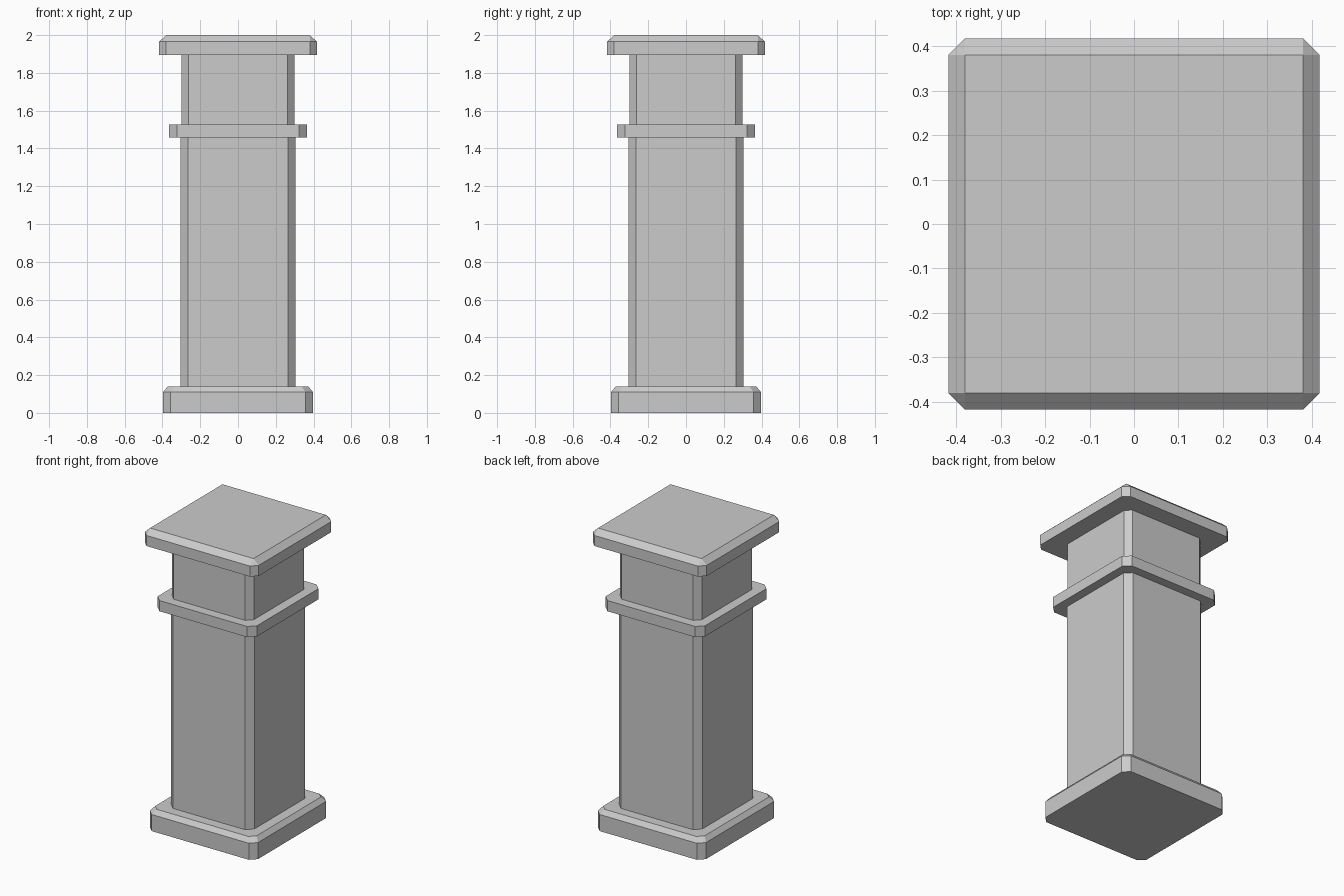
import bpy
import bmesh

cube = bpy.data.objects.get("Cube")
if cube:
    bpy.data.objects.remove(cube, do_unlink=True)

# One stone colour for the whole pillar
stone = bpy.data.materials.new("grey stone")
stone.use_nodes = True
colour = (0.6, 0.6, 0.6, 1.0)
stone.diffuse_color = colour
stone.node_tree.nodes["Principled BSDF"].inputs["Base Color"].default_value = colour


def ring(bm, z, half, cut):
    """Square section with its four corners cut off."""
    a, b = half, half - cut
    outline = [(b, -a), (a, -b), (a, b), (b, a), (-b, a), (-a, b), (-a, -b), (-b, -a)]
    return [bm.verts.new((x, y, z)) for x, y in outline]


def block(name, sections):
    """Solid lofted through (height, half width, corner cut) sections."""
    bm = bmesh.new()
    rings = [ring(bm, *s) for s in sections]
    bm.faces.new(rings[0][::-1])
    bm.faces.new(rings[-1])
    for low, high in zip(rings, rings[1:]):
        for i in range(len(low)):
            j = (i + 1) % len(low)
            bm.faces.new((low[i], low[j], high[j], high[i]))
    # Corners with no cut collapse to a single point
    bmesh.ops.remove_doubles(bm, verts=bm.verts, dist=0.0001)
    bmesh.ops.recalc_face_normals(bm, faces=bm.faces)
    mesh = bpy.data.meshes.new(name)
    bm.to_mesh(mesh)
    bm.free()
    mesh.materials.append(stone)
    obj = bpy.data.objects.new(name, mesh)
    bpy.context.collection.objects.link(obj)
    return obj


# Plinth with a bevelled upper edge
block("base", [(0, 0.397, 0.04), (0.11, 0.397, 0.04), (0.14, 0.372, 0.035)])
# Main column
block("shaft", [(0.14, 0.305, 0.04), (1.457, 0.305, 0.04)])
# Collar around the column
block("band", [(1.457, 0.365, 0.043), (1.528, 0.365, 0.043)])
# Short column above the collar
block("neck", [(1.528, 0.3, 0.037), (1.895, 0.3, 0.037)])
# Cap whose top bevel closes to a plain square
block("cap", [(1.895, 0.418, 0.038), (1.965, 0.418, 0.038), (2.0, 0.38, 0)])
